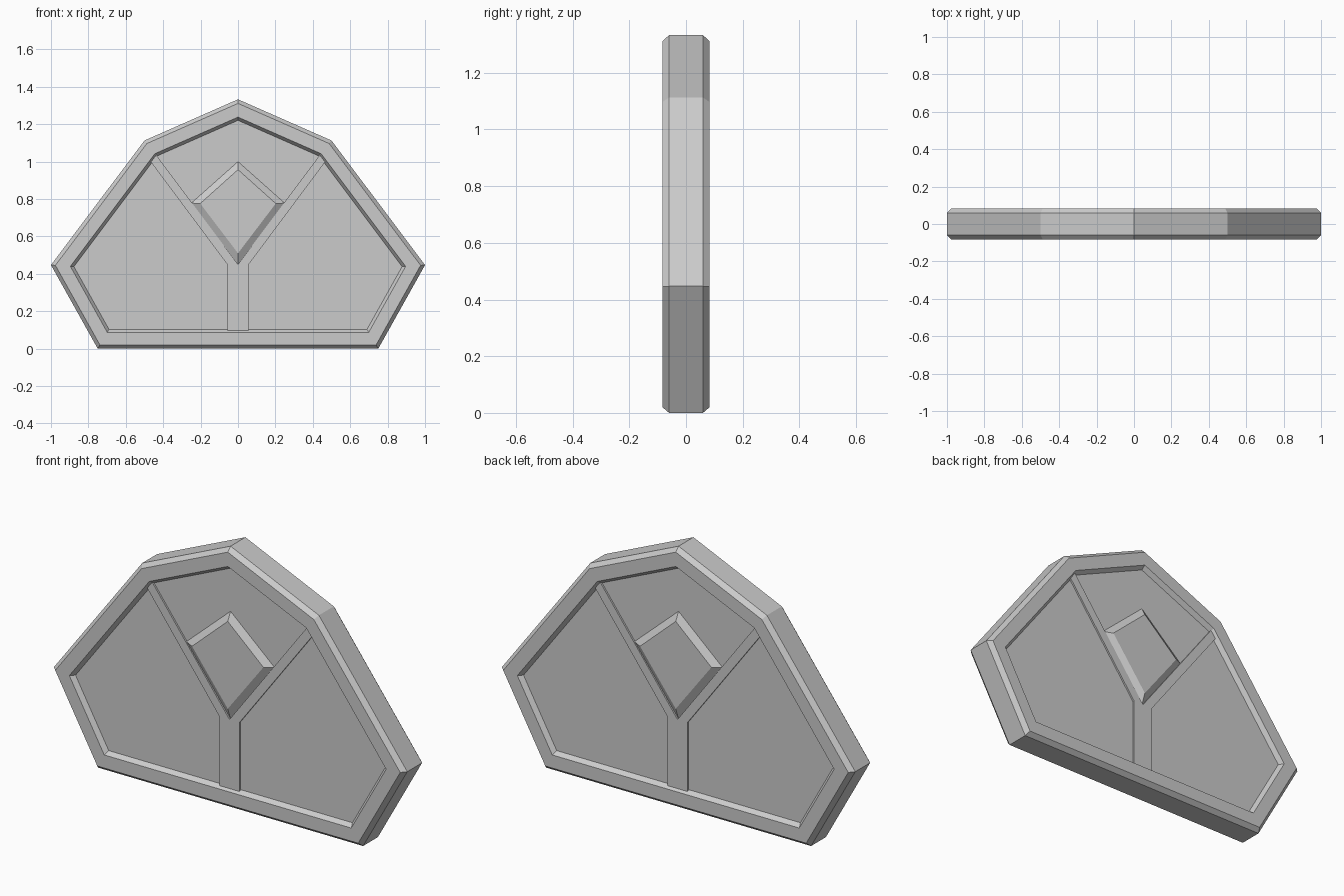
import bpy
from mathutils import Vector

if "Cube" in bpy.data.objects:
    bpy.data.objects.remove(bpy.data.objects["Cube"])

OUTLINE = [(-0.75, 0), (0.75, 0), (1, 0.447), (0.5, 1.113),
           (0, 1.333), (-0.5, 1.113), (-1, 0.447)]


def inset(points, d):
    """Offset a counter-clockwise polygon inwards by d with mitred corners."""
    pts = [Vector(p) for p in points]
    result = []
    for i, p in enumerate(pts):
        a = (p - pts[i - 1]).normalized()
        b = (pts[(i + 1) % len(pts)] - p).normalized()
        na, nb = Vector((-a.y, a.x)), Vector((-b.y, b.x))
        result.append(p + (na + nb) * d / (1 + na.dot(nb)))
    return result


def loft(name, front_rings):
    """Join (profile, depth) rings, mirrored front to back, capped at both ends."""
    rings = [(r, -y) for r, y in front_rings]
    rings += [(r, y) for r, y in reversed(front_rings)]
    n = len(rings[0][0])
    verts = [(p[0], y, p[1]) for r, y in rings for p in r]
    faces = [list(range(n)), list(range(len(verts) - 1, len(verts) - n - 1, -1))]
    for k in range(len(rings) - 1):
        for i in range(n):
            j = (i + 1) % n
            faces.append([k * n + i, (k + 1) * n + i, (k + 1) * n + j, k * n + j])
    mesh = bpy.data.meshes.new(name)
    mesh.from_pydata(verts, [], faces)
    mesh.update()
    obj = bpy.data.objects.new(name, mesh)
    bpy.context.collection.objects.link(obj)
    return obj


# Plate with chamfered rim and sunken panels on both faces
loft("rimmed_plate", [(inset(OUTLINE, 0.103), 0.06),
                      (inset(OUTLINE, 0.087), 0.083),
                      (inset(OUTLINE, 0.02), 0.083),
                      (OUTLINE, 0.06)])

# Shallow Y-shaped divider on both faces
right = [(0.057, 0.095), (0.057, 0.45), (0.475, 1.01), (0.443, 1.043)]
left = [(-x, z) for x, z in reversed(right)]
loft("y_divider", [(right + [(0, 0.45)] + left, 0.069)])

# Raised bevelled diamond on both faces
base = [(0, 0.45), (0.25, 0.778), (0, 1.0), (-0.25, 0.778)]
top = [(0, 0.51), (0.202, 0.776), (0, 0.957), (-0.202, 0.776)]
loft("diamond_boss", [(top, 0.083), (base, 0.06)])
